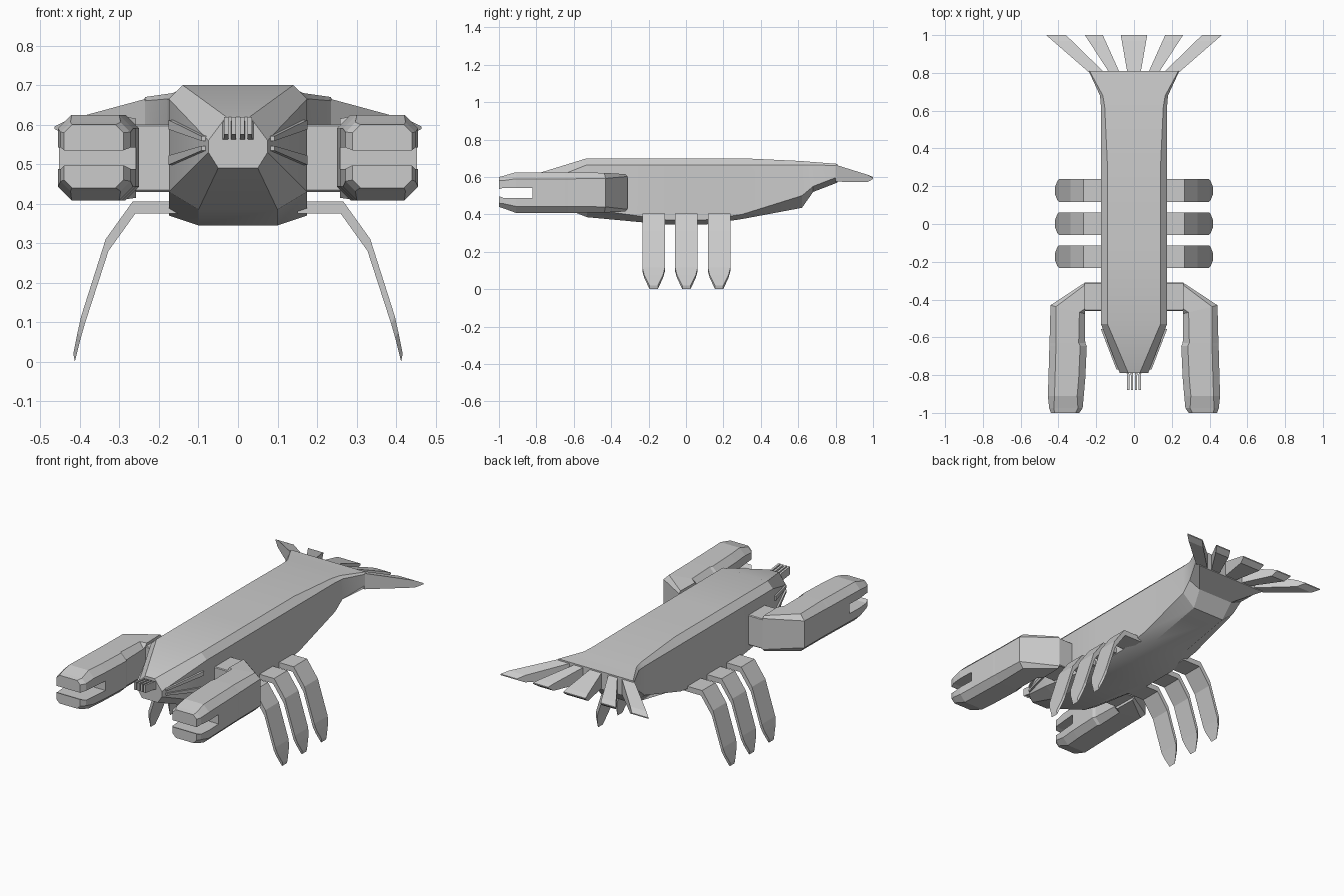
import bpy, bmesh
from mathutils import Vector

if "Cube" in bpy.data.objects:
    bpy.data.objects.remove(bpy.data.objects["Cube"])


def loft(name, rings, mirror=False):
    """Skin a list of equal-length closed rings and cap both ends."""
    bm = bmesh.new()
    rows = [[bm.verts.new(p) for p in ring] for ring in rings]
    n = len(rows[0])
    for a, b in zip(rows, rows[1:]):
        for i in range(n):
            j = (i + 1) % n
            bm.faces.new((a[i], a[j], b[j], b[i]))
    bm.faces.new(rows[0])
    bm.faces.new(rows[-1])
    bmesh.ops.recalc_face_normals(bm, faces=bm.faces)
    me = bpy.data.meshes.new(name)
    bm.to_mesh(me)
    bm.free()
    ob = bpy.data.objects.new(name, me)
    bpy.context.collection.objects.link(ob)
    if mirror:
        m = ob.modifiers.new("mirror", 'MIRROR')
        m.use_mirror_merge = False
    return ob


def body_ring(y, tw, tz, sw, s1, s0, bw, bz):
    half = [(tw, tz), (sw, s1), (sw, s0), (bw, bz)]
    pts = half + [(-x, z) for x, z in reversed(half)]
    return [(x, y, z) for x, z in pts]


def chamfer_ring(p, q, z0, z1, c):
    """Upright octagon spanning plan points p to q and heights z0 to z1."""
    p, q = Vector(p), Vector(q)
    d = (q - p).normalized() * c
    cz = min(c, (z1 - z0) * 0.4)
    pts = [(p + d, z0), (q - d, z0), (q, z0 + cz), (q, z1 - cz),
           (q - d, z1), (p + d, z1), (p, z1 - cz), (p, z0 + cz)]
    return [(v.x, v.y, z) for v, z in pts]


def rect(y, x0, x1, z0, z1):
    return [(x0, y, z0), (x1, y, z0), (x1, y, z1), (x0, y, z1)]


# Body shell from nose to tail root
body = loft("body", [body_ring(*s) for s in (
    (-0.79, .03, .62, .075, .56, .53, .05, .49),
    (-0.53, .14, .70, .175, .665, .43, .10, .385),
    (-0.10, .14, .70, .175, .665, .37, .10, .345),
    (0.10, .14, .70, .175, .665, .37, .10, .345),
    (0.30, .14, .70, .175, .665, .40, .10, .375),
    (0.62, .155, .685, .175, .665, .50, .10, .435),
    (0.68, .165, .68, .18, .665, .55, .11, .52),
    (0.81, .235, .67, .24, .66, .60, .22, .57))])
bpy.context.view_layer.objects.active = body
body.select_set(True)
bpy.ops.object.shade_smooth_by_angle(angle=0.4)
body.select_set(False)

# Short feelers under the nose tip
for i, x in enumerate((.005, .024)):
    loft(f"feeler_{i}", [rect(-.75, x * 1.5, x * 1.5 + .016, .55, .58),
                         rect(-.80, x, x + .012, .565, .61),
                         rect(-.88, x, x + .012, .575, .62)], True)

# Thin ridges along the cheeks
for i, (za, zb) in enumerate(((.60, .565), (.51, .54))):
    loft(f"cheek_ridge_{i}", [rect(-.555, .15, .176, za - .012, za + .012),
                              rect(-.77, .07, .093, zb - .006, zb + .006)], True)

# Tail fan: (root x range, tip x range)
for i, (a, b, c, d) in enumerate(((-.035, .035, -.07, .07),
                                  (.075, .13, .165, .26),
                                  (.155, .235, .36, .465))):
    z = .60 if i < 2 else .595
    loft(f"tail_blade_{i}", [rect(.80, a, b, .575, .665),
                             rect(.97, a + (c - a) * .85, b + (d - b) * .85, .572, .612),
                             rect(1.0, c, d, z - .006, z)], i > 0)

# Claw arm, elbow and palm
loft("claw_arm", [chamfer_ring((.16, -.46), (.16, -.31), .43, .60, .004),
                  chamfer_ring((.262, -.46), (.262, -.31), .43, .60, .004)], True)
loft("claw", [chamfer_ring((.258, -.46), (.262, -.312), .415, .615, .012),
              chamfer_ring((.26, -.475), (.442, -.43), .41, .622, .03),
              chamfer_ring((.258, -.63), (.447, -.63), .408, .625, .035),
              chamfer_ring((.25, -.645), (.448, -.645), .408, .625, .035),
              chamfer_ring((.258, -.82), (.453, -.82), .408, .625, .035)], True)


# Pincer jaws with an open slot between them
def jaw_ring(y, x0, x1, zin, zout, c):
    k = c if zout > zin else -c
    return [(x0, y, zin), (x1, y, zin), (x1, y, zout - k),
            (x1 - c, y, zout), (x0 + c, y, zout), (x0, y, zout - k)]


for name, inner, tip_in, outer, tip in (("upper_jaw", .542, .535, .625, .60),
                                        ("lower_jaw", .488, .497, .408, .44)):
    loft(name, [jaw_ring(-.82, .258, .453, inner, outer, .035),
                jaw_ring(-.91, .266, .456, inner, outer, .035),
                jaw_ring(-.975, .272, .449, inner, outer + (tip - outer) * .75, .025),
                jaw_ring(-1.0, .29, .44, tip_in, tip, .02)], True)

# Walking legs: (outer x, z, inner x, z, half width)
leg = ((.15, .405, .15, .375, .06), (.267, .405, .26, .375, .06),
       (.335, .31, .328, .28, .06), (.397, .115, .388, .095, .06),
       (.406, .075, .398, .06, .05), (.417, .02, .413, 0, .022))
for i, y in enumerate((-.173, .002, .177)):
    loft(f"walking_leg_{i}", [[(ox, y - w, oz), (ox, y + w, oz),
                               (ix, y + w, iz), (ix, y - w, iz)]
                              for ox, oz, ix, iz, w in leg], True)
